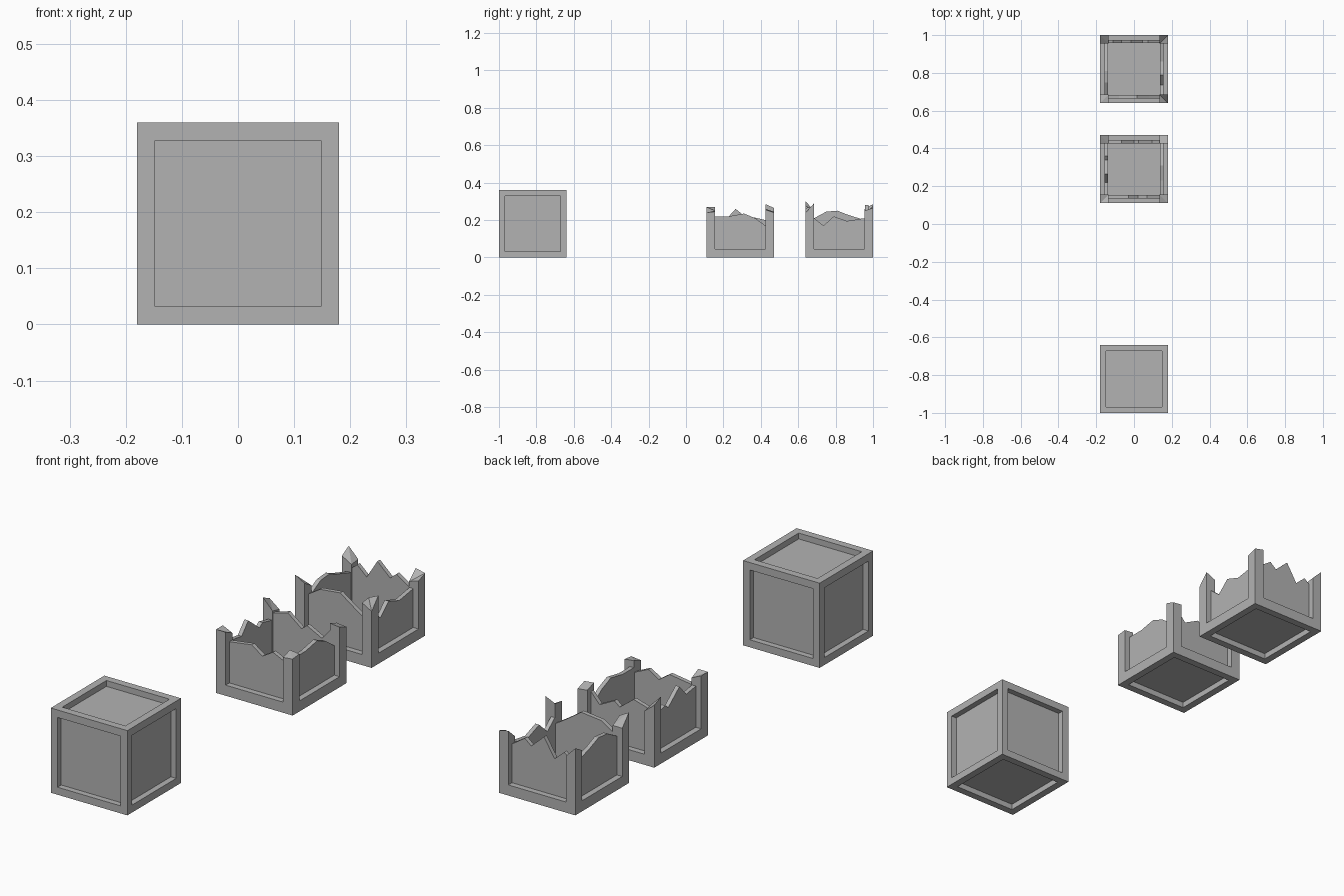
import bpy, bmesh

cube = bpy.data.objects.get("Cube")
if cube:
    bpy.data.objects.remove(cube, do_unlink=True)

HALF = 0.18       # half width of a crate
INNER = 0.135     # half width of the panel opening
DEPTH = 0.025     # how far panels are recessed
THICK = 0.018     # thickness of a broken panel
FRAME = HALF - INNER

grey = bpy.data.materials.new("plain grey")
grey.use_nodes = True
colour = (0.45, 0.45, 0.45, 1)
grey.diffuse_color = colour
grey.node_tree.nodes["Principled BSDF"].inputs["Base Color"].default_value = colour


def finish(name, bm, y):
    """Turn a bmesh into a flat shaded grey object at depth y."""
    bmesh.ops.recalc_face_normals(bm, faces=bm.faces[:])
    mesh = bpy.data.meshes.new(name)
    bm.to_mesh(mesh)
    bm.free()
    mesh.materials.append(grey)
    obj = bpy.data.objects.new(name, mesh)
    obj.location.y = y
    bpy.context.collection.objects.link(obj)
    return obj


def panelled_box(name, y, height, pick):
    """Box on the ground whose picked faces get a recessed square panel."""
    bm = bmesh.new()
    bmesh.ops.create_cube(bm, size=1)
    for v in bm.verts:
        v.co.x *= 2 * HALF
        v.co.y *= 2 * HALF
        v.co.z = (v.co.z + 0.5) * height
    bm.normal_update()
    for face in [f for f in bm.faces if pick(f.normal)]:
        bmesh.ops.inset_individual(bm, faces=[face], thickness=FRAME)
        normal = face.normal.copy()
        panel = bmesh.ops.extrude_discrete_faces(bm, faces=[face])["faces"][0]
        bmesh.ops.translate(bm, verts=panel.verts[:], vec=normal * -DEPTH)
    return finish(name, bm, y)


# Where a point sits on each side: u runs along the wall, d is out from centre
SIDES = {
    "front": lambda u, d, z: (u, -d, z),
    "back": lambda u, d, z: (u, d, z),
    "right": lambda u, d, z: (d, u, z),
    "left": lambda u, d, z: (-d, u, z),
}


def broken_wall(name, y, side, profile):
    """Thin panel with a jagged top edge."""
    place = SIDES[side]
    outline = [(-INNER, FRAME)] + profile + [(INNER, FRAME)]
    bm = bmesh.new()
    rings = [[bm.verts.new(place(u, d, z)) for u, z in outline]
             for d in (HALF - DEPTH, HALF - DEPTH - THICK)]
    for ring in rings:
        bm.faces.new(ring)
    for i in range(len(outline)):
        j = (i + 1) % len(outline)
        bm.faces.new((rings[0][i], rings[0][j], rings[1][j], rings[1][i]))
    finish(name, bm, y)


def broken_post(name, y, sx, sy, heights):
    """Square corner post with a snapped top.
    Heights: outer corner, inward along x, inward along y, inner corner."""
    bm = bmesh.new()
    corners = [(HALF, HALF), (INNER, HALF), (HALF, INNER), (INNER, INNER)]
    low = [bm.verts.new((sx * a, sy * b, FRAME)) for a, b in corners]
    top = [bm.verts.new((sx * a, sy * b, h)) for (a, b), h in zip(corners, heights)]
    loop = (0, 1, 3, 2)
    bm.faces.new([low[i] for i in loop])
    # split the top along the diagonal for a sharp break
    bm.faces.new((top[0], top[1], top[3]))
    bm.faces.new((top[0], top[3], top[2]))
    for i, j in zip(loop, loop[1:] + loop[:1]):
        bm.faces.new((low[i], low[j], top[j], top[i]))
    finish(name, bm, y)


def broken_crate(name, y, walls, posts):
    panelled_box(name + "_base", y, FRAME, lambda n: n.z < -0.5)
    for side, profile in walls.items():
        broken_wall(f"{name}_{side}_panel", y, side, profile)
    for (sx, sy), heights in posts.items():
        label = ("front" if sy < 0 else "back") + ("_right" if sx > 0 else "_left")
        broken_post(f"{name}_{label}_post", y, sx, sy, heights)


# Whole crate
panelled_box("whole_crate", -0.82, 2 * HALF, lambda n: True)

# Middle broken crate
broken_crate(
    "middle_broken_crate", 0.29,
    {
        "front": [(-INNER, .22), (-.03, .235), (.02, .2), (.07, .23), (INNER, .2)],
        "back": [(-INNER, .23), (-.065, .25), (0, .2), (.025, .22), (.095, .185),
                 (INNER, .23)],
        "right": [(-INNER, .22), (-.06, .22), (.02, .235), (.08, .21), (INNER, .17)],
        "left": [(-INNER, .22), (-.07, .21), (-.025, .26), (.05, .2), (.07, .215),
                 (INNER, .2)],
    },
    {
        (-1, -1): (.27, .27, .27, .25),
        (1, -1): (.24, .235, .245, .25),
        (1, 1): (.24, .245, .255, .26),
        (-1, 1): (.265, .23, .285, .24),
    })

# Rear broken crate
broken_crate(
    "rear_broken_crate", 0.82,
    {
        "front": [(-INNER, .22), (-.08, .255), (.015, .265), (.08, .22), (INNER, .185)],
        "back": [(-INNER, .22), (-.11, .24), (-.065, .2), (-.015, .28), (.045, .225),
                 (.075, .25), (INNER, .21)],
        "right": [(-INNER, .21), (-.085, .17), (-.03, .22), (.04, .195), (INNER, .21)],
        "left": [(-INNER, .21), (-.07, .245), (-.01, .25), (.04, .23), (INNER, .2)],
    },
    {
        (-1, -1): (.3, .275, .25, .25),
        (1, -1): (.24, .265, .29, .27),
        (1, 1): (.265, .275, .25, .235),
        (-1, 1): (.285, .24, .26, .235),
    })
